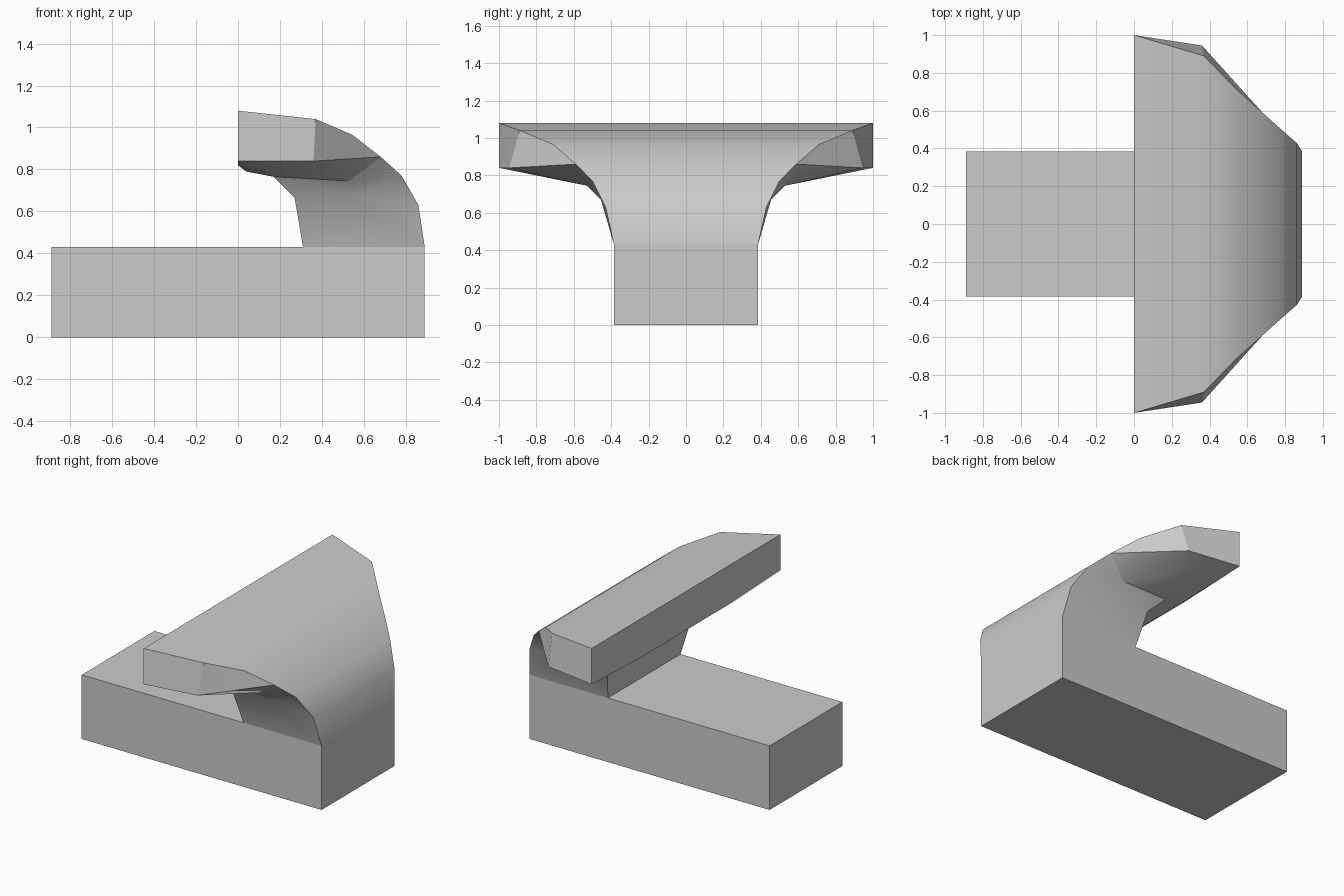
import bpy
import bmesh

if "Cube" in bpy.data.objects:
    bpy.data.objects.remove(bpy.data.objects["Cube"], do_unlink=True)

grey = bpy.data.materials.new("light_grey")
grey.use_nodes = True
color = (0.6, 0.6, 0.6, 1)
grey.diffuse_color = color
grey.node_tree.nodes["Principled BSDF"].inputs["Base Color"].default_value = color


def finish(bm, name):
    bmesh.ops.recalc_face_normals(bm, faces=bm.faces)
    mesh = bpy.data.meshes.new(name)
    bm.to_mesh(mesh)
    bm.free()
    mesh.materials.append(grey)
    obj = bpy.data.objects.new(name, mesh)
    bpy.context.collection.objects.link(obj)
    return obj


# Rectangular base block
bm = bmesh.new()
bmesh.ops.create_cube(bm, size=1)
bmesh.ops.scale(bm, vec=(1.78, 0.77, 0.43), verts=bm.verts)
bmesh.ops.translate(bm, vec=(0, 0, 0.215), verts=bm.verts)
finish(bm, "base_block")

# Flared overhanging hood: half profile as (x, half width, height)
outer = [(0.89, 0.385, 0.43), (0.86, 0.43, 0.63), (0.78, 0.50, 0.77),
         (0.68, 0.59, 0.86), (0.545, 0.71, 0.965), (0.37, 0.89, 1.04),
         (0, 1, 1.08)]
inner = [(0.31, 0.385, 0.43), (0.27, 0.45, 0.665), (0.17, 0.50, 0.765),
         (0.04, 0.49, 0.79), (0, 0.48, 0.82)]
middle = [(0.55, 0.385, 0.43), (0.55, 0.455, 0.67), (0.53, 0.53, 0.745)]
tip = [(0, 1, 0.84), (0.36, 0.945, 0.84)]

bm = bmesh.new()
sides = []
for side in (1, -1):
    o, i, m, t = [[bm.verts.new((x, y * side, z)) for x, y, z in row]
                  for row in (outer, inner, middle, tip)]
    sides.append((o, i, m, t))
    faces = [
        # neck sides
        (o[0], m[0], m[1], o[1]), (m[0], i[0], i[1], m[1]),
        (o[1], m[1], o[2]), (o[2], m[1], m[2]), (o[2], m[2], o[3]),
        (m[1], i[1], i[2], m[2]),
        # wing ends
        (o[6], o[5], t[1], t[0]), (o[5], o[4], t[1]), (o[4], o[3], t[1]),
        # wing underside
        (t[0], t[1], m[2]), (t[1], o[3], m[2]), (t[0], m[2], i[2]),
        (t[0], i[2], i[3]), (t[0], i[3], i[4]),
    ]
    for f in faces:
        bm.faces.new(f)

# Central strips joining both halves
(oa, ia, ma, ta), (ob, ib, mb, tb) = sides
for a, b in ((oa, ob), (ia, ib)):
    for k in range(len(a) - 1):
        bm.faces.new((a[k], a[k + 1], b[k + 1], b[k]))
bm.faces.new((oa[6], ta[0], ia[4], ib[4], tb[0], ob[6]))
bm.faces.new((oa[0], ma[0], ia[0], ib[0], mb[0], ob[0]))
hood = finish(bm, "flared_hood")

bpy.ops.object.select_all(action="DESELECT")
hood.select_set(True)
bpy.context.view_layer.objects.active = hood
bpy.ops.object.shade_smooth_by_angle(angle=0.52)
